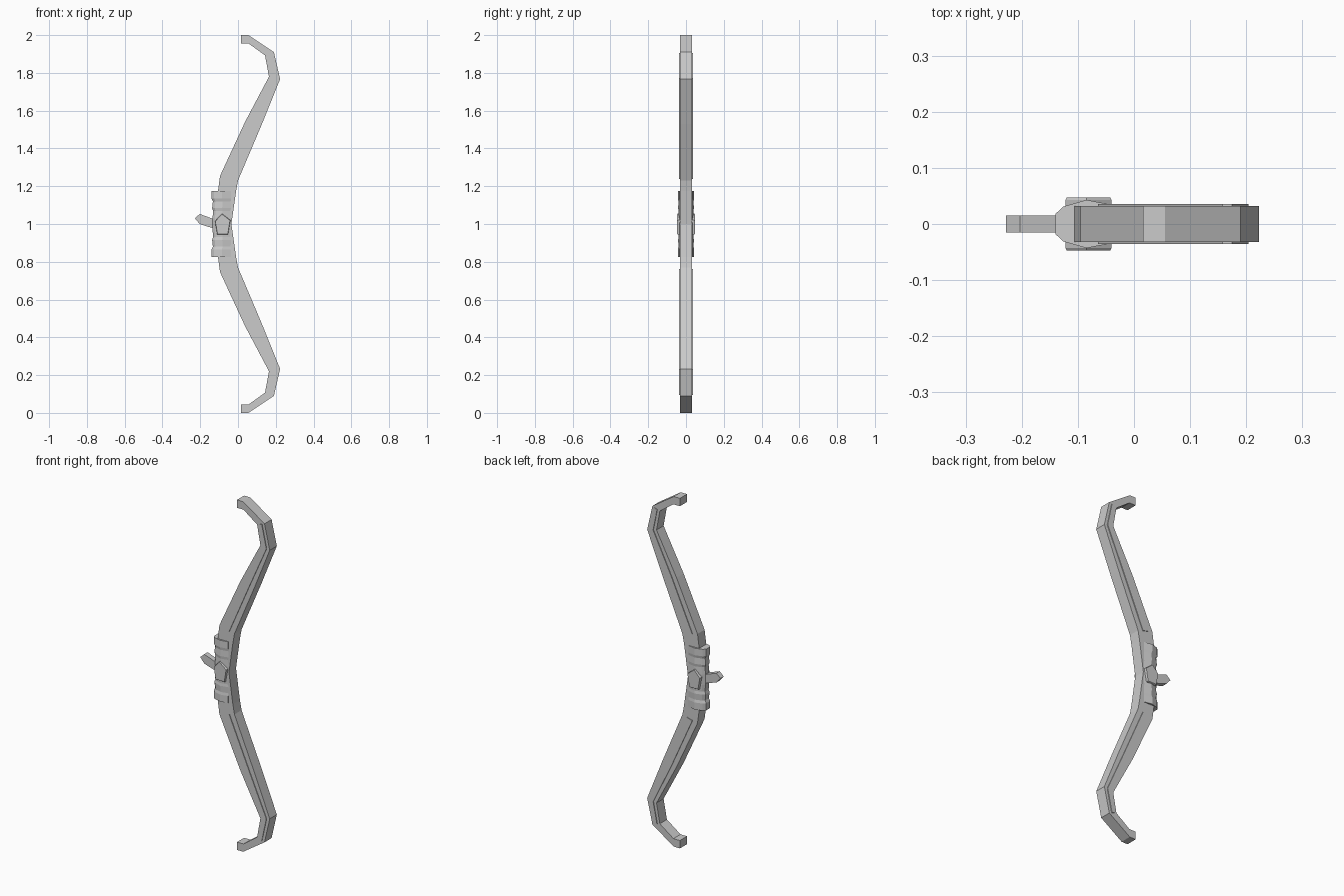
import bpy, bmesh

if "Cube" in bpy.data.objects:
    bpy.data.objects.remove(bpy.data.objects["Cube"])


def make(name, rings, closed=True):
    """Skin a sequence of equal-length vertex rings and cap the ends."""
    bm = bmesh.new()
    rows = [[bm.verts.new(p) for p in r] for r in rings]
    n = len(rows[0])
    for a, b in zip(rows, rows[1:]):
        for i in range(n):
            j = (i + 1) % n
            bm.faces.new((a[i], a[j], b[j], b[i]))
    bm.faces.new(rows[0])
    bm.faces.new(rows[-1][::-1])
    bmesh.ops.recalc_face_normals(bm, faces=bm.faces)
    me = bpy.data.meshes.new(name)
    bm.to_mesh(me)
    bm.free()
    ob = bpy.data.objects.new(name, me)
    bpy.context.collection.objects.link(ob)
    return ob


def prism(name, outline, half):
    """Extrude an xz outline across y, one depth for each (y, inset scale)."""
    cx = sum(p[0] for p in outline) / len(outline)
    cz = sum(p[1] for p in outline) / len(outline)
    return make(name, [[(cx + (x - cx) * s, y, cz + (z - cz) * s)
                        for x, z in outline] for y, s in half])


def lerp(a, b, t):
    return (a[0] + (b[0] - a[0]) * t, a[1] + (b[1] - a[1]) * t)


# upper half stations: belly (left) point, back (right) point
upper = [((-0.106, 1.175), (-0.010, 1.175)),
         ((-0.095, 1.255), (0.000, 1.230)),
         ((0.037, 1.540), (0.127, 1.530)),
         ((0.164, 1.780), (0.223, 1.767)),
         ((0.143, 1.893), (0.190, 1.910)),
         ((0.057, 1.955), (0.055, 2.000)),
         ((0.016, 1.955), (0.016, 2.000))]


def flip(p):
    return (p[0], 2 - p[1])


lower = [(flip(a), flip(b)) for a, b in reversed(upper)]
stations = lower + [((-0.106, 1.0), (-0.035, 1.0))] + upper


def sweep(name, sts, t0, t1, hw):
    rings = []
    for a, b in sts:
        p, q = lerp(a, b, t0), lerp(a, b, t1)
        rings.append([(p[0], -hw, p[1]), (q[0], -hw, q[1]),
                      (q[0], hw, q[1]), (p[0], hw, p[1])])
    return make(name, rings)


# bow body
sweep("bow_body", stations, 0, 1, 0.032)

# raised side strips along each limb
sweep("upper_limb_strip", upper[1:5], 0.32, 0.68, 0.036)
sweep("lower_limb_strip", lower[2:6], 0.32, 0.68, 0.036)

# wrapped grip with bands
half = [(-0.14, 0.018), (-0.126, 0.031), (-0.085, 0.043), (-0.038, 0.034)]
section = half + [(x, -y) for x, y in reversed(half)]
levels = [(-0.175, 1.0), (-0.135, 1.0), (-0.12, 0.93), (-0.085, 0.97),
          (-0.07, 0.92), (-0.03, 0.95)]
levels += [(-z, s) for z, s in reversed(levels)]
make("grip_wrap", [[(-0.038 + (x + 0.038) * s, y * s, 1 + z)
                    for x, y in section] for z, s in levels])

# pentagonal plate on both sides of the grip
prism("grip_plate", [(-0.122, 1.015), (-0.085, 1.055), (-0.040, 1.02),
                     (-0.053, 0.945), (-0.110, 0.945)],
      [(-0.047, 0.95), (-0.043, 1), (0.043, 1), (0.047, 0.95)])

# pointed spur at the front of the grip
prism("grip_spur", [(-0.228, 1.03), (-0.203, 1.053), (-0.125, 1.025),
                    (-0.125, 0.975), (-0.203, 1.0)],
      [(-0.015, 1), (0.015, 1)])
